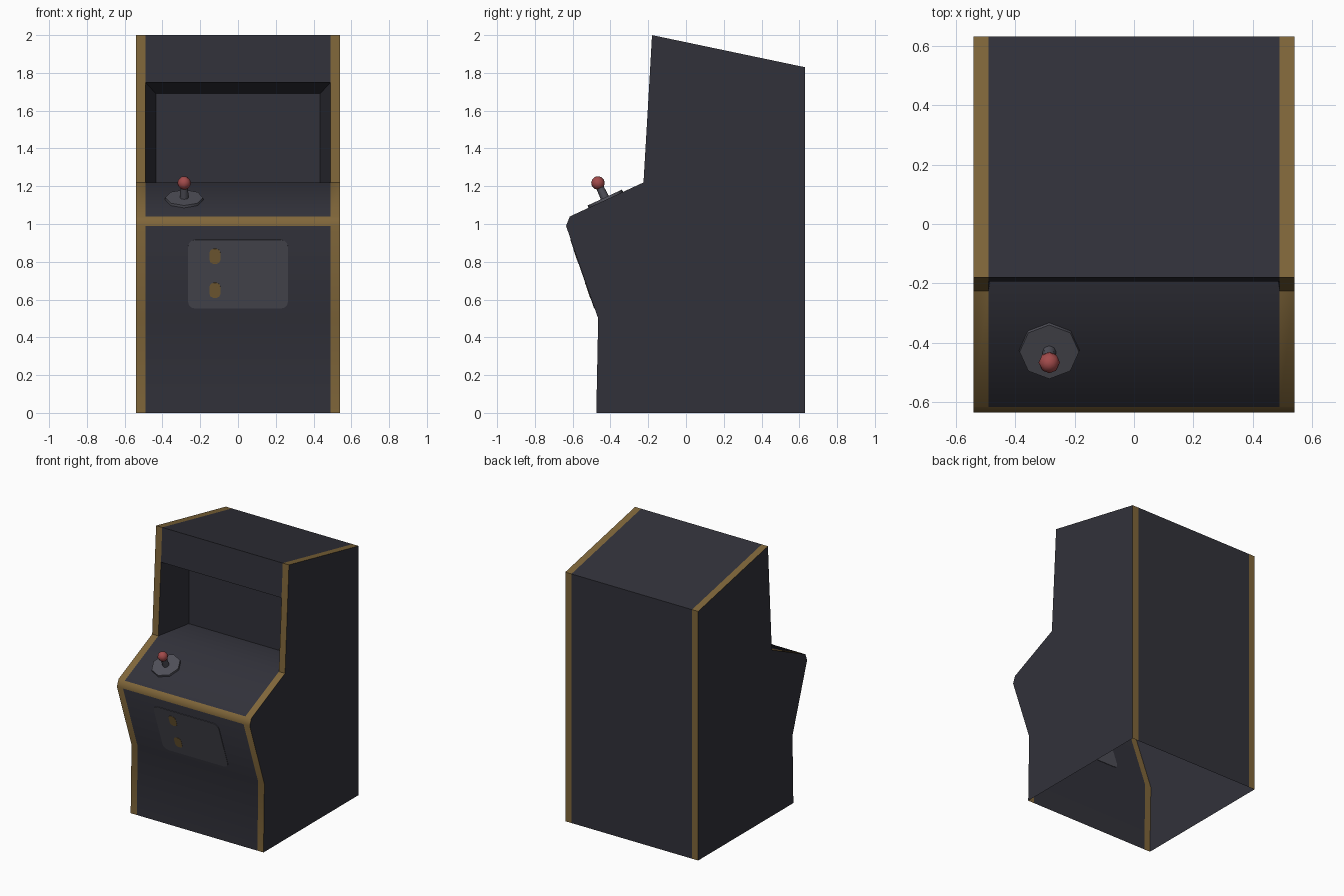
import bpy, bmesh, math
from mathutils import Matrix, Vector

if "Cube" in bpy.data.objects:
    bpy.data.objects.remove(bpy.data.objects["Cube"])


def material(name, rgb):
    m = bpy.data.materials.new(name)
    m.diffuse_color = (*rgb, 1)
    m.use_nodes = True
    m.node_tree.nodes["Principled BSDF"].inputs["Base Color"].default_value = m.diffuse_color
    return m


BODY = material("charcoal", (0.031, 0.031, 0.042))
TRIM = material("brass_trim", (0.215, 0.133, 0.042))
GREY = material("grey_metal", (0.08, 0.08, 0.1))
RED = material("red", (0.36, 0.07, 0.07))


def finish(name, bm, mats, smooth=True):
    bmesh.ops.recalc_face_normals(bm, faces=bm.faces)
    me = bpy.data.meshes.new(name)
    bm.to_mesh(me)
    bm.free()
    ob = bpy.data.objects.new(name, me)
    bpy.context.collection.objects.link(ob)
    for m in mats:
        me.materials.append(m)
    if smooth:
        bpy.ops.object.select_all(action='DESELECT')
        ob.select_set(True)
        bpy.context.view_layer.objects.active = ob
        bpy.ops.object.shade_smooth_by_angle(angle=math.radians(45))
    return ob


# Cabinet: side profile (y, z) swept across four columns, open underneath
profile = [(-0.475, 0), (-0.465, 0.5), (-0.635, 0.99), (-0.615, 1.04),
           (-0.225, 1.22), (-0.194, 1.75), (-0.18, 2.0), (0.63, 1.83), (0.63, 0)]
LIP, OPENING = 2, 4
columns = [-0.54, -0.49, 0.49, 0.54]
bm = bmesh.new()
rows = [[bm.verts.new((x, y, z)) for x in columns] for y, z in profile]
for i in range(len(rows) - 1):
    a, b = rows[i], rows[i + 1]
    for j in range(3):
        if i == OPENING and j == 1:
            continue
        f = bm.faces.new((a[j], a[j + 1], b[j + 1], b[j]))
        f.material_index = 1 if j != 1 or i == LIP else 0
for j in (0, 3):
    bm.faces.new([r[j] for r in rows])

# Screen recess, narrowing towards the back
lo, hi = rows[OPENING], rows[OPENING + 1]
mouth = [lo[1], lo[2], hi[2], hi[1]]
screen = [bm.verts.new((x, 0.05, z)) for x, z in
          ((-0.435, 1.22), (0.435, 1.22), (0.435, 1.69), (-0.435, 1.69))]
for k in range(4):
    n = (k + 1) % 4
    bm.faces.new((mouth[k], mouth[n], screen[n], screen[k]))
bm.faces.new(screen)
finish("cabinet", bm, [BODY, TRIM])


def plate(name, w, h, r, steps, centre, tilt, mat, thick):
    """Thin round-cornered plate lying on a tilted panel."""
    bm = bmesh.new()
    vs = []
    for q, (sx, sy) in enumerate(((1, 1), (-1, 1), (-1, -1), (1, -1))):
        for s in range(steps + 1):
            t = math.pi / 2 * (q + s / steps)
            vs.append(bm.verts.new((sx * (w / 2 - r) + r * math.cos(t),
                                    sy * (h / 2 - r) + r * math.sin(t), -thick / 2)))
    base = bm.faces.new(vs)
    top = bmesh.ops.extrude_face_region(bm, geom=[base], use_keep_orig=True)["geom"]
    bmesh.ops.translate(bm, vec=(0, 0, thick),
                        verts=[g for g in top if isinstance(g, bmesh.types.BMVert)])
    bm.transform(Matrix.Translation(centre) @ Matrix.Rotation(tilt, 4, 'X'))
    finish(name, bm, [mat], smooth=False)


# Coin door and its two coin slots on the slanted front panel
tilt = math.pi / 2 + math.atan2(0.17, 0.49)


def on_front(x, z):
    return Vector((x, -0.465 - 0.17 * (z - 0.5) / 0.49, z))


plate("coin_door", 0.53, 0.386, 0.04, 3, on_front(0, 0.735), tilt, GREY, 0.006)
for label, z in (("upper", 0.83), ("lower", 0.65)):
    plate(label + "_coin_slot", 0.058, 0.085, 0.022, 2,
          on_front(-0.122, z), tilt, TRIM, 0.009)

# Joystick, standing square to the sloping control deck
deck = (Matrix.Translation((-0.285, -0.425, 1.128))
        @ Matrix.Rotation(math.atan2(0.18, 0.39), 4, 'X'))


def post(name, r1, r2, z0, z1, mat):
    bm = bmesh.new()
    bmesh.ops.create_cone(bm, cap_ends=True, segments=8, radius1=r1, radius2=r2,
                          depth=z1 - z0,
                          matrix=deck @ Matrix.Translation((0, 0, (z0 + z1) / 2)))
    finish(name, bm, [mat])


post("joystick_base", 0.102, 0.1, -0.003, 0.013, GREY)
post("joystick_shaft", 0.023, 0.02, 0.01, 0.08, GREY)
bm = bmesh.new()
bmesh.ops.create_uvsphere(bm, u_segments=8, v_segments=6, radius=0.036,
                          matrix=deck @ Matrix.Translation((0, 0, 0.098)))
finish("joystick_ball", bm, [RED])
